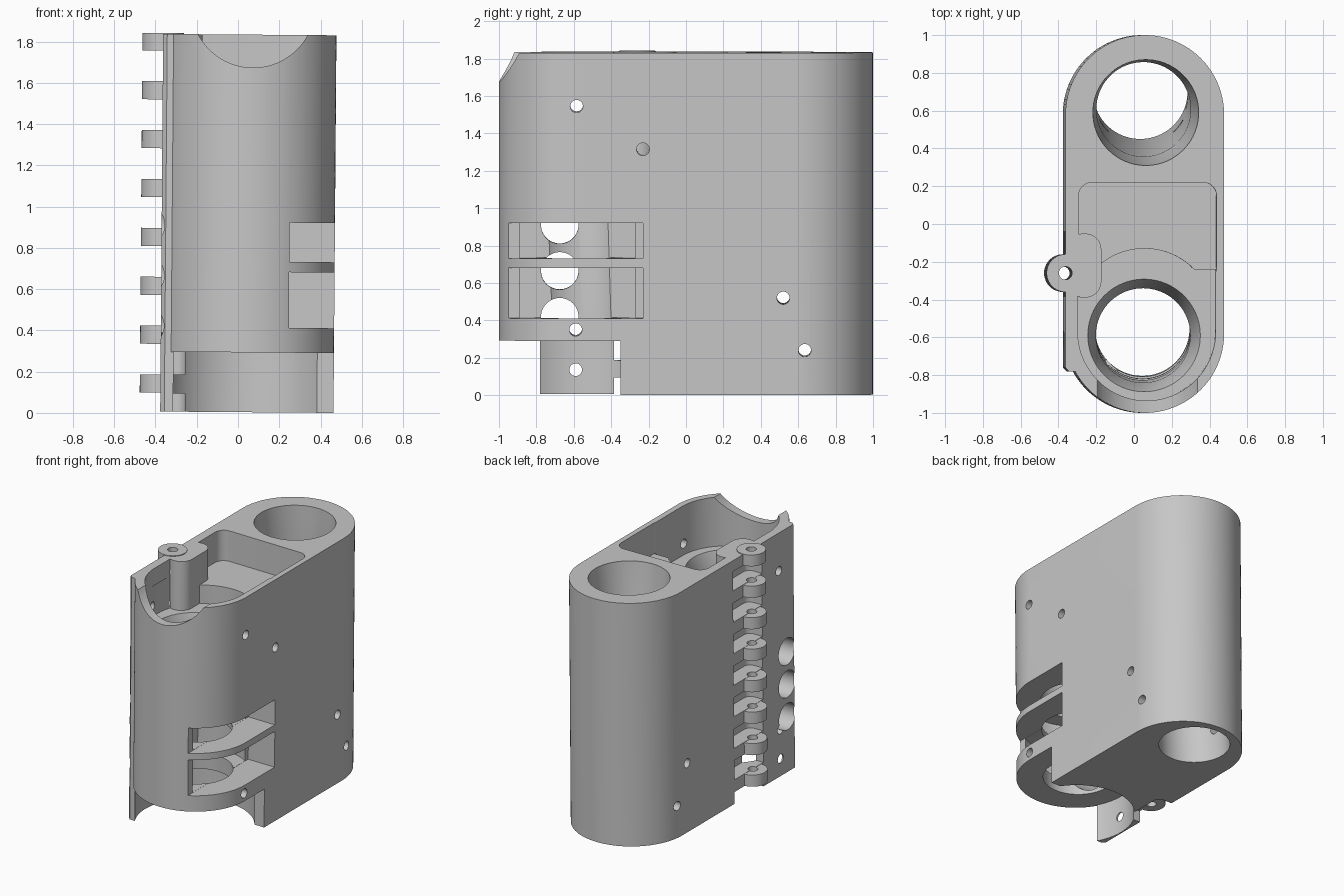
import bpy, bmesh
from math import sin, cos, radians
from mathutils import Matrix

if "Cube" in bpy.data.objects:
    bpy.data.objects.remove(bpy.data.objects["Cube"])

mat = bpy.data.materials.new("plain grey")
mat.use_nodes = True
GREY = (0.57, 0.57, 0.57, 1)
mat.diffuse_color = GREY
mat.node_tree.nodes["Principled BSDF"].inputs["Base Color"].default_value = GREY


def arc(cx, cy, r, a0, a1, n):
    return [(cx + r * cos(radians(a0 + (a1 - a0) * i / n)),
             cy + r * sin(radians(a0 + (a1 - a0) * i / n))) for i in range(n + 1)]


def circle(cx, cy, r, n=80):
    return arc(cx, cy, r, 0, 360, n)[:-1]


def skin(name, rings):
    """Closed solid through a stack of equally long rings of points."""
    bm = bmesh.new()
    loops = [[bm.verts.new(p) for p in ring] for ring in rings]
    n = len(loops[0])
    for a, b in zip(loops, loops[1:]):
        for i in range(n):
            j = (i + 1) % n
            bm.faces.new((a[i], a[j], b[j], b[i]))
    bm.faces.new(loops[0][::-1])
    bm.faces.new(loops[-1])
    bmesh.ops.recalc_face_normals(bm, faces=bm.faces)
    mesh = bpy.data.meshes.new(name)
    bm.to_mesh(mesh)
    bm.free()
    ob = bpy.data.objects.new(name, mesh)
    bpy.context.collection.objects.link(ob)
    return ob


def prism(name, outline, z0, z1):
    return skin(name, [[(x, y, z) for x, y in outline] for z in (z0, z1)])


def rounded(x0, x1, y0, y1, r):
    return (arc(x1 - r, y1 - r, r, 0, 90, 6) + arc(x0 + r, y1 - r, r, 90, 180, 6)
            + arc(x0 + r, y0 + r, r, 180, 270, 6) + arc(x1 - r, y0 + r, r, 270, 360, 6))


def box(name, x0, x1, y0, y1, z0, z1):
    return prism(name, [(x0, y0), (x1, y0), (x1, y1), (x0, y1)], z0, z1)


def bore(name, steps):
    return skin(name, [[(x, y, z) for x, y in circle(cx, cy, r)] for z, cx, cy, r in steps])


def side_hole(y, z, r, x0, x1, n=24):
    return skin("side_hole", [[(x, p, q) for p, q in circle(y, z, r, n)] for x in (x0, x1)])


def combine(target, tool, kind="DIFFERENCE"):
    tool.hide_render = True
    mod = target.modifiers.new("combine", "BOOLEAN")
    mod.operation, mod.object, mod.solver = kind, tool, "EXACT"
    bpy.context.view_layer.update()
    mesh = bpy.data.meshes.new_from_object(
        target.evaluated_get(bpy.context.evaluated_depsgraph_get()))
    target.modifiers.clear()
    target.data = mesh
    bpy.data.objects.remove(tool)


CX, FRONT, BACK, R, TOP = 0.05, -0.58, 0.58, 0.42, 1.83
HINGE = (-0.37, -0.26)

# Main housing: rounded ends with one square corner at the front of the hinge side
corner = -0.78
outline = (arc(CX, BACK, R, 0, 180, 48)
           + [(CX - R, corner + 0.02), (CX - R + 0.02, corner)]
           + arc(CX, FRONT, R, 208.44, 360, 44))
body = prism("housing", outline, 0, TOP)

# Open pocket and round front chamber at the top
combine(body, prism("pocket", rounded(-0.30, 0.43, -0.30, 0.22, 0.07), 1.6, 2))
combine(body, prism("chamber", arc(0.06, -0.57, 0.365, 180, 360, 40)
                    + [(0.425, -0.24), (-0.305, -0.24)], 1.46, 2))
combine(body, prism("chamber_step", circle(CX, -0.5, 0.37), 1.46, 1.7))

# Hinge boss standing in the pocket
combine(body, prism("hinge_boss", rounded(-0.36, -0.18, -0.39, -0.05, 0.085), 1.3, TOP), "UNION")

# Long, slightly leaning bores with wider mouths
combine(body, bore("front_bore", [(-0.1, CX, -0.54, 0.25), (1.3, 0.045, -0.59, 0.25),
                                  (1.5, CX, -0.59, 0.31)]))
combine(body, bore("rear_bore", [(-0.1, 0.04, 0.706, 0.25), (1.6, 0.045, 0.607, 0.25),
                                 (1.82, 0.055, 0.59, 0.28), (1.9, 0.055, 0.59, 0.28)]))

# Scoop through the front rim
scoop = circle(0.065, 1.97, 0.3)
combine(body, skin("scoop", [[(x, y, z) for x, z in scoop] for y in (-1.2, -0.7)]))

# Undercut at the front, leaving a thin curved flap on the hinge side
combine(body, prism("undercut_round", circle(CX, FRONT, 0.41, 96), -0.1, 0.29))
combine(body, box("undercut_block", -0.25, 0.7, -1.2, -0.35, -0.1, 0.29))
combine(body, box("undercut_front", -0.6, 0.7, -1.2, corner, -0.1, 0.29))

# Two side windows opening into round slots around the front bore
for z0, z1 in ((0.41, 0.68), (0.73, 0.92)):
    combine(body, box("window", 0.25, 0.7, -0.95, -0.23, z0, z1))
    combine(body, prism("slot", arc(CX, FRONT, 0.37, -122, 122, 60), z0 + 0.001, z1 - 0.001))

# Screw holes through both walls, and larger holes on the hinge side
for y, z in ((-0.585, 1.545), (-0.23, 1.315), (0.52, 0.52), (0.635, 0.24),
             (-0.59, 0.35), (-0.59, 0.13)):
    combine(body, side_hole(y, z, 0.034, -0.7, 0.7))
for k in range(3):
    combine(body, side_hole(-0.675, 0.415 + 0.245 * k, 0.1, -0.7, 0, 48))

# Hinge: recesses in the wall, then knuckles between them, then the pin hole
pitch, first, half = 0.237, 0.135, 0.046
centres = [first + pitch * k for k in range(8)]
for z in centres:
    low = z - pitch + half if z > first else -0.1
    combine(body, prism("recess", rounded(-0.6, -0.25, -0.385, -0.04, 0.05), low, z - half))
for z in centres:
    combine(body, prism("knuckle", circle(*HINGE, 0.1, 40), z - half + 0.002,
                        min(z + half - 0.002, TOP + 0.005)), "UNION")
for z in centres:
    combine(body, prism("pin_hole", circle(*HINGE, 0.035, 24), z - half - 0.02, z + half + 0.02))

# Slight lean, resting on the ground
body.data.transform(Matrix.Translation((0, 0, 0.915)) @ Matrix.Rotation(radians(0.45), 4, "Y")
                    @ Matrix.Translation((0, 0, -0.915)))
lowest = min(v.co.z for v in body.data.vertices)
body.data.transform(Matrix.Translation((0, 0, -lowest)))

body.data.materials.clear()
body.data.materials.append(mat)
bpy.context.view_layer.objects.active = body
body.select_set(True)
bpy.ops.object.shade_smooth_by_angle(angle=radians(30))
